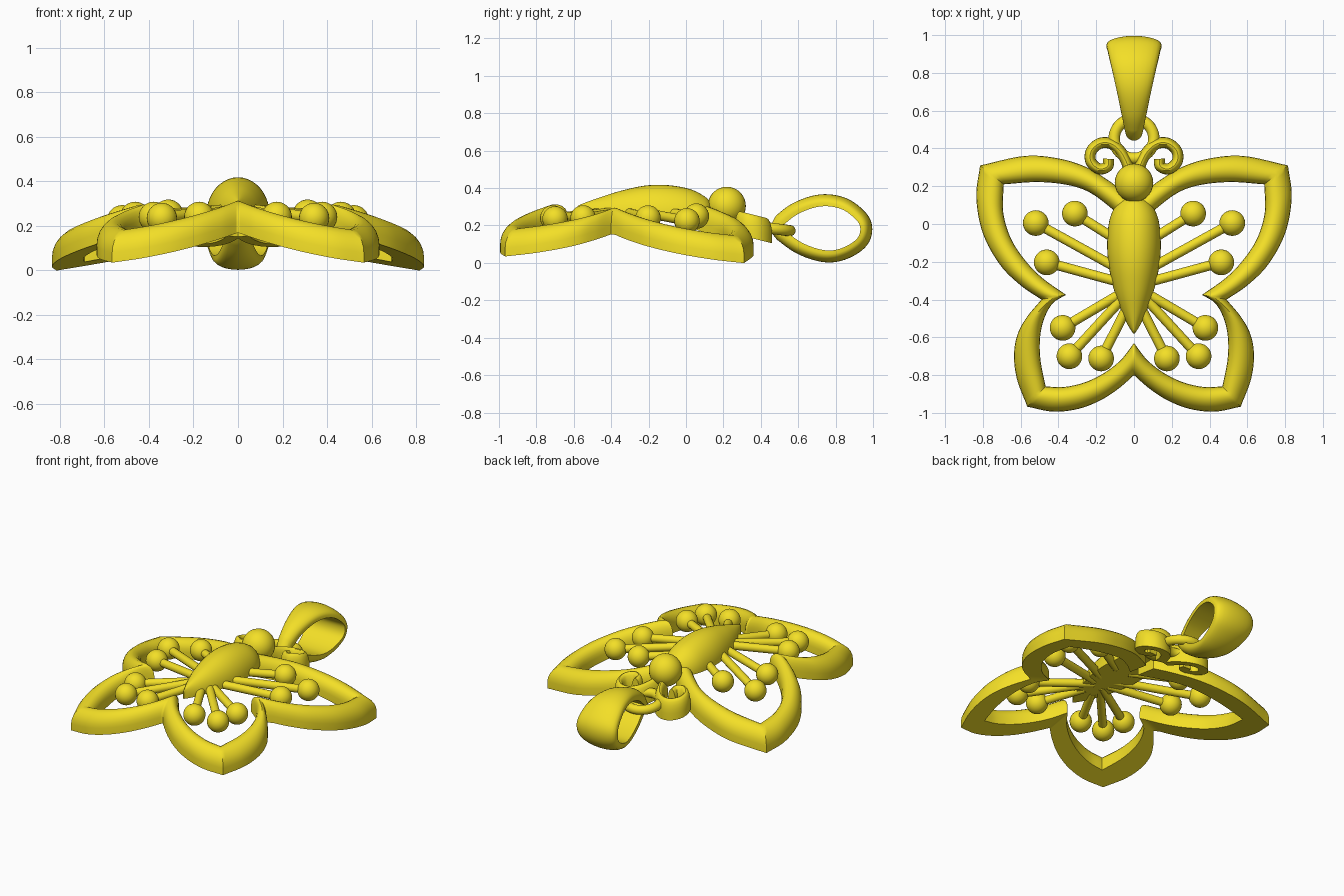
import bpy, bmesh, math
from mathutils import Vector

if "Cube" in bpy.data.objects:
    bpy.data.objects.remove(bpy.data.objects["Cube"])

gold = bpy.data.materials.new("yellow_gold")
gold.diffuse_color = (0.9, 0.74, 0.02, 1)
gold.use_nodes = True
gold.node_tree.nodes["Principled BSDF"].inputs["Base Color"].default_value = gold.diffuse_color


def finish(ob, name, mirror=False):
    ob.name = name
    ob.data.materials.append(gold)
    if mirror:
        m = ob.modifiers.new("mirror", 'MIRROR')
        m.merge_threshold = 0.0005
    bpy.ops.object.select_all(action='DESELECT')
    ob.select_set(True)
    bpy.context.view_layer.objects.active = ob
    bpy.ops.object.shade_smooth_by_angle(angle=math.radians(38))
    return ob


def spline(pts, n=8):
    """Smooth curve through the points, ends kept."""
    p = [Vector(q) for q in pts]
    p = [p[0] * 2 - p[1]] + p + [p[-1] * 2 - p[-2]]
    out = []
    for a, b, c, d in zip(p, p[1:], p[2:], p[3:]):
        for k in range(n):
            t = k / n
            out.append(0.5 * (2 * b + (c - a) * t + (2 * a - 5 * b + 4 * c - d) * t * t
                              + (3 * b - a - 3 * c + d) * t ** 3))
    return out + [p[-2]]


def loft(name, rings, cap_start=True, cap_end=True, closed=False, mirror=False):
    """Skin a row of equal cross-sections."""
    bm = bmesh.new()
    vs = [[bm.verts.new(c) for c in r] for r in rings]
    n = len(rings[0])
    pairs = list(zip(vs, vs[1:])) + ([(vs[-1], vs[0])] if closed else [])
    for a, b in pairs:
        for i in range(n):
            j = (i + 1) % n
            bm.faces.new((a[i], a[j], b[j], b[i]))
    if cap_start and not closed:
        bm.faces.new(vs[0])
    if cap_end and not closed:
        bm.faces.new(vs[-1])
    bmesh.ops.recalc_face_normals(bm, faces=bm.faces[:])
    me = bpy.data.meshes.new(name)
    bm.to_mesh(me)
    bm.free()
    ob = bpy.data.objects.new(name, me)
    bpy.context.collection.objects.link(ob)
    return finish(ob, name, mirror)


# Cross-section: flat underside, straight low walls, domed top (across 0..1, height)
DOME = [(0, 0), (0, .045)] + [
    (.5 - .5 * math.cos(math.pi * k / 10), .045 + .083 * math.sin(math.pi * k / 10))
    for k in range(1, 10)] + [(1, .045), (1, 0)]


def wing_z(x, y):
    upper = .16 - .241 * (.825 * x + .564 * y - .179)
    lower = .16 - .26 * (.707 * x - .707 * y - .6)
    return min(upper, lower)


# Wing frame: four arcs per side as outer and inner edges, meeting at sharp corners
outer = [
    [(.03, .15), (.12, .22), (.25, .3), (.40, .347), (.58, .36), (.815, .31)],
    [(.815, .31), (.835, .14), (.80, -.05), (.71, -.215), (.60, -.325), (.49, -.40)],
    [(.49, -.40), (.565, -.49), (.615, -.58), (.635, -.69), (.62, -.82), (.565, -.967)],
    [(.565, -.967), (.43, -.993), (.30, -.98), (.18, -.935), (.08, -.87), (0, -.80)]]
inner = [
    [(.03, .0), (.14, .10), (.25, .175), (.37, .21), (.52, .222), (.69, .21)],
    [(.69, .21), (.692, .06), (.65, -.08), (.57, -.2), (.48, -.29), (.36, -.375)],
    [(.36, -.375), (.43, -.42), (.475, -.50), (.497, -.6), (.495, -.72), (.468, -.86)],
    [(.468, -.86), (.37, -.863), (.26, -.838), (.16, -.79), (.07, -.72), (0, -.63)]]
rings = []
for o_pts, i_pts in zip(outer, inner):
    seg = list(zip(spline(o_pts), spline(i_pts)))
    for o, i in (seg[1:] if rings else seg):
        ring = []
        for t, h in DOME:
            p = o.lerp(i, t)
            ring.append((p.x, p.y, wing_z(p.x, p.y) + h))
        rings.append(ring)
loft("wing_frame", rings, cap_end=False, mirror=True)

# Curled antennae
path = spline([(.02, .27), (.045, .34), (.08, .395), (.13, .428), (.185, .425), (.227, .385),
               (.228, .33), (.185, .292), (.14, .305), (.135, .345)], 6)
rings = []
for k, p in enumerate(path):
    d = (path[min(k + 1, len(path) - 1)] - path[max(k - 1, 0)]).normalized()
    nrm = Vector((-d.y, d.x))
    ring = []
    for t, h in DOME:
        q = p + nrm * (t - .5) * .058
        ring.append((q.x, q.y, .145 - .25 * (q.y - .3) + h))
    rings.append(ring)
loft("antenna", rings, mirror=True)

# Body: domed, tapering to the tail, flat below (y, half width, top height)
body = spline([(.135, .05, .32), (.10, .095, .355), (.02, .13, .395), (-.10, .142, .416),
               (-.22, .134, .413), (-.35, .106, .385), (-.46, .068, .35),
               (-.54, .03, .322), (-.58, .004, .305)], 5)
BASE = .25
rings = []
for y, w, top in body:
    rings.append([(w * math.cos(math.pi * k / 20), y,
                   BASE + (top - BASE) * math.sin(math.pi * k / 20)) for k in range(21)])
loft("body", rings)


def ball(name, loc, r, mirror=False):
    bm = bmesh.new()
    bmesh.ops.create_uvsphere(bm, u_segments=28, v_segments=16, radius=r)
    bmesh.ops.translate(bm, verts=bm.verts[:], vec=loc)
    me = bpy.data.meshes.new(name)
    bm.to_mesh(me)
    bm.free()
    ob = bpy.data.objects.new(name, me)
    bpy.context.collection.objects.link(ob)
    finish(ob, name, mirror)


def rod(name, a, b, r, mirror=False):
    a, b = Vector(a), Vector(b)
    d = (b - a).normalized()
    u = d.cross(Vector((0, 0, 1))).normalized()
    v = d.cross(u)
    angs = [2 * math.pi * k / 16 for k in range(16)]
    loft(name, [[c + u * r * math.cos(t) + v * r * math.sin(t) for t in angs] for c in (a, b)],
         mirror=mirror)


ball("head", (0, .218, .305), .102)

# Stamens: thin rods fanning from the body, each ending in a ball
stamens = [((.05, -.11, .27), (.313, .055, .25)), ((.05, -.255, .275), (.52, .005, .225)),
           ((.05, -.315, .27), (.462, -.203, .24)), ((.03, -.345, .27), (.378, -.55, .24)),
           ((.03, -.36, .275), (.342, -.70, .235)), ((.03, -.43, .27), (.174, -.712, .24))]
for k, (a, b) in enumerate(stamens):
    rod(f"stamen_rod_{k + 1}", a, b, .026, True)
    ball(f"stamen_ball_{k + 1}", b, .068, True)

# Jump ring linking antennae and bail
bpy.ops.mesh.primitive_torus_add(location=(0, .452, .185), rotation=(math.radians(-7), 0, 0),
                                 major_radius=.105, minor_radius=.03,
                                 major_segments=48, minor_segments=16)
finish(bpy.context.object, "jump_ring")

# Bail: teardrop loop, widening towards the far end, domed outside
loop = spline([(.505, .19), (.60, .262), (.72, .302), (.83, .288), (.91, .23), (.932, .18),
               (.91, .125), (.83, .078), (.74, .068), (.62, .108), (.505, .19)], 6)[:-1]
rings = []
for k, p in enumerate(loop):
    d = (loop[(k + 1) % len(loop)] - loop[k - 1]).normalized()
    nrm = Vector((-d.y, d.x))
    w = .045 + .19 * (p.x + nrm.x * .05 - .455)
    ring = [(w, p.x, p.y)]
    for j in range(13):
        t = math.pi * j / 12
        q = p + nrm * (.018 + .046 * math.sin(t))
        ring.append((w * math.cos(t), q.x, q.y))
    rings.append(ring + [(-w, p.x, p.y)])
loft("bail", rings, closed=True)
